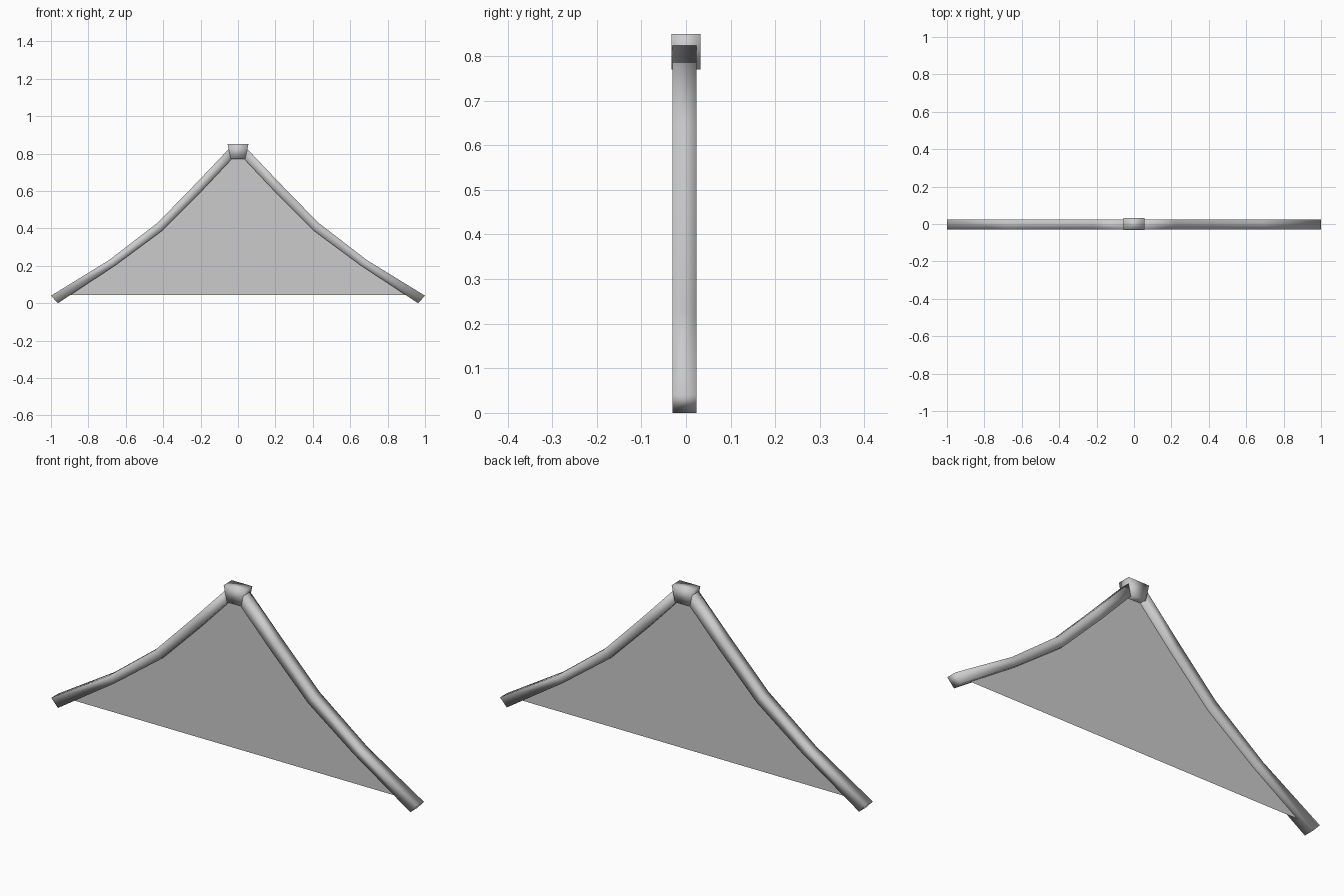
import bpy

cube = bpy.data.objects.get("Cube")
if cube:
    bpy.data.objects.remove(cube, do_unlink=True)

grey = bpy.data.materials.new("plain_grey")
grey.use_nodes = True
colour = (0.6, 0.6, 0.6, 1)
grey.diffuse_color = colour
grey.node_tree.nodes["Principled BSDF"].inputs["Base Color"].default_value = colour


def add_mesh(name, verts, faces, smooth):
    mesh = bpy.data.meshes.new(name)
    mesh.from_pydata(verts, [], faces)
    mesh.materials.append(grey)
    mesh.polygons.foreach_set("use_smooth", [smooth] * len(mesh.polygons))
    obj = bpy.data.objects.new(name, mesh)
    bpy.context.collection.objects.link(obj)
    return obj


def add_loft(name, rings):
    """Closed tube through four-cornered rings."""
    verts = [v for ring in rings for v in ring]
    faces = [(0, 1, 2, 3), tuple(len(verts) - 1 - i for i in range(4))]
    for r in range(len(rings) - 1):
        for i in range(4):
            a, b = r * 4 + i, r * 4 + (i + 1) % 4
            faces.append((a, a + 4, b + 4, b))
    return add_mesh(name, verts, faces, True)


# Upper and lower edges of the sagging rafter, from eave to ridge
upper = [(1.0, 0.04), (0.69, 0.23), (0.43, 0.43), (0.22, 0.645), (0.035, 0.84)]
lower = [(0.963, 0.0), (0.655, 0.203), (0.405, 0.388), (0.198, 0.596), (0.02, 0.785)]
front, back = -0.03, 0.024

# Pair of rafters
for name, side in (("left_rafter", 1), ("right_rafter", -1)):
    rings = []
    for (ux, uz), (lx, lz) in zip(upper, lower):
        ring = [(side * ux, front, uz), (side * ux, back, uz),
                (side * lx, back, lz), (side * lx, front, lz)]
        rings.append(ring if side > 0 else ring[::-1])
    add_loft(name, rings)

# Tapered cap at the ridge
rings = []
for z, x, y in ((0.77, 0.038, 0.032), (0.85, 0.056, 0.032)):
    rings.append([(-x, -y, z), (-x, y, z), (x, y, z), (x, -y, z)])
add_loft("ridge_cap", rings)

# Thin infill panel, its edges tucked into the rafters
edge = [(0.92, 0.043)]
for (ux, uz), (lx, lz) in zip(upper[1:], lower[1:]):
    edge.append((lx + 0.3 * (ux - lx), lz + 0.3 * (uz - lz)))
verts = [(s * x, 0, z) for x, z in edge for s in (-1, 1)]
faces = [(i, i + 1, i + 3, i + 2) for i in range(0, len(verts) - 2, 2)]
add_mesh("gable_panel", verts, faces, False)
